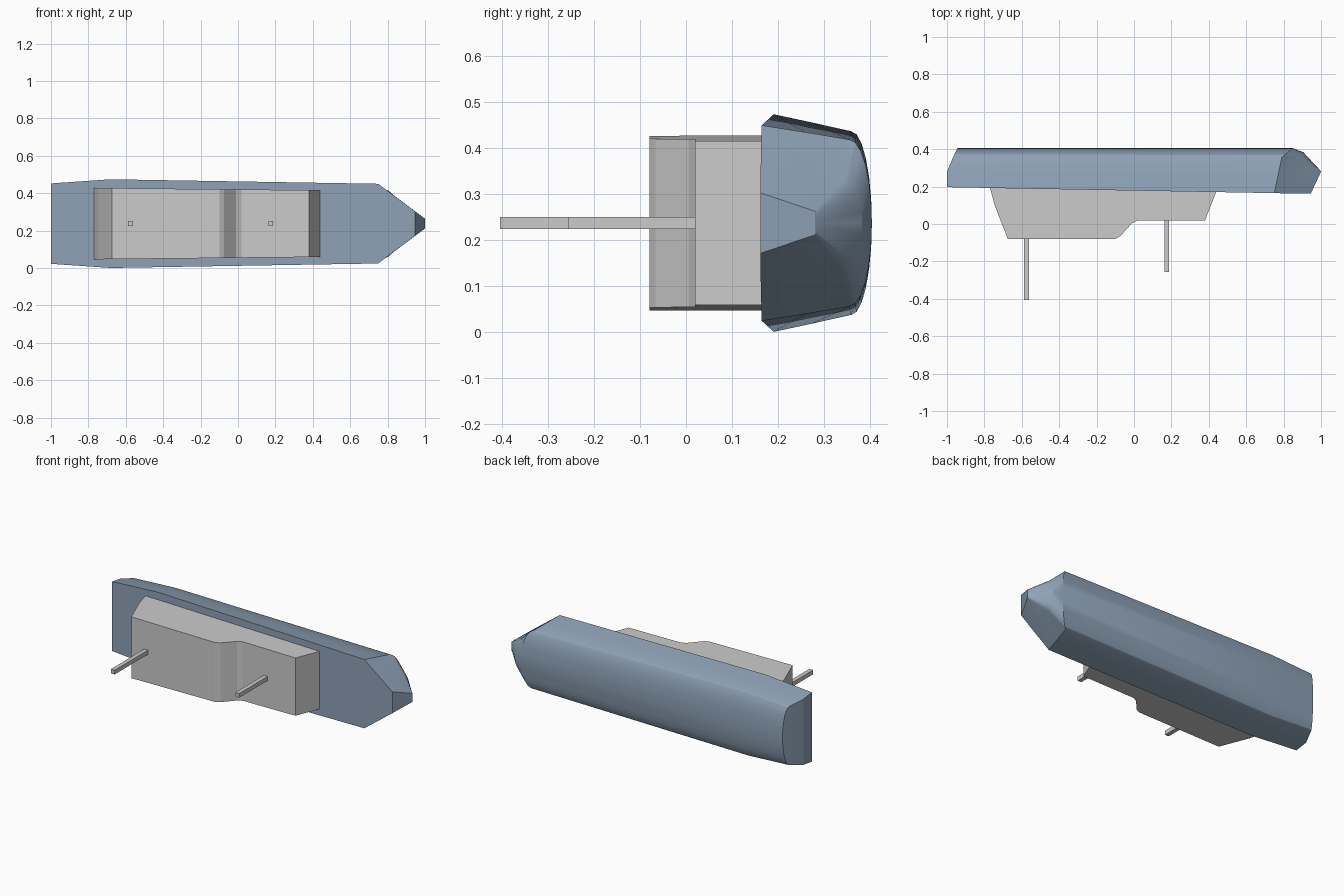
import bpy, bmesh, math

if "Cube" in bpy.data.objects:
    bpy.data.objects.remove(bpy.data.objects["Cube"])

ZC = 0.237  # symmetry plane of the ship, which lies on its side


def finish(bm, name):
    bmesh.ops.remove_doubles(bm, verts=bm.verts, dist=0.0005)
    bmesh.ops.recalc_face_normals(bm, faces=bm.faces)
    me = bpy.data.meshes.new(name)
    bm.to_mesh(me)
    bm.free()
    ob = bpy.data.objects.new(name, me)
    bpy.context.collection.objects.link(ob)
    return ob


def half_section(deck, mid, chine, keel_x, keel_y):
    """Deck edge, side and chine as (x, y, half width), then an elliptical bilge."""
    pts = [deck, mid, chine]
    for i in range(1, 7):
        t = math.radians(15 * i)
        pts.append((chine[0] + (keel_x - chine[0]) * math.sin(t),
                    chine[1] + (keel_y - chine[1]) * math.sin(t),
                    chine[2] * math.cos(t)))
    return pts


# Hull: lofted stations from stern to bow
stations = [
    half_section((-1, .197, .215), (-1, .28, .203), (-.965, .362, .183), -.945, .405),
    half_section((-.68, .191, .237), (-.68, .275, .219), (-.68, .36, .2), -.68, .405),
    half_section((.75, .165, .213), (.77, .26, .198), (.79, .356, .182), .85, .405),
    half_section((.85, .163, .138), (.885, .27, .112), (.895, .332, .095), .905, .384),
    half_section((.945, .162, .066), (1, .28, .026), (1, .281, .026), .998, .284),
]
bm = bmesh.new()
rows = []
for st in stations:
    top = [bm.verts.new((x, y, ZC + w)) for x, y, w in st]
    low = [bm.verts.new((x, y, ZC - w)) for x, y, w in st[:-1]] + [top[-1]]
    rows.append((top, low))
n = len(stations[0])
for a, b in zip(rows, rows[1:]):
    for s in (0, 1):
        for i in range(n - 1):
            bm.faces.new((a[s][i], a[s][i + 1], b[s][i + 1], b[s][i]))
    bm.faces.new((a[0][0], b[0][0], b[1][0], a[1][0]))      # deck
for top, low in (rows[0], rows[-1]):                         # transom and stem
    for i in range(n - 2):
        bm.faces.new((top[i], top[i + 1], low[i + 1], low[i]))
    bm.faces.new((top[n - 2], top[n - 1], low[n - 2]))
hull = finish(bm, "hull")
mat = bpy.data.materials.new("hull_blue")
mat.diffuse_color = (0.27, 0.36, 0.47, 1)
mat.use_nodes = True
mat.node_tree.nodes["Principled BSDF"].inputs["Base Color"].default_value = mat.diffuse_color
hull.data.materials.append(mat)
bpy.context.view_layer.objects.active = hull
hull.select_set(True)
bpy.ops.object.shade_smooth_by_angle(angle=math.radians(22))

# Superstructure: stepped side profile, tapering slightly toward the bow
profile = [(-.77, .193), (-.745, .1), (-.675, -.08), (-.1, -.08), (-.075, -.066),
           (-.01, .005), (.02, .02), (.38, .02), (.44, .172)]
bm = bmesh.new()
sides = []
for s in (1, -1):
    vs = [bm.verts.new((x, y, ZC + s * (.191 - .0105 * (x + .77)))) for x, y in profile]
    bm.faces.new(vs)
    sides.append(vs)
for i in range(len(profile)):
    j = (i + 1) % len(profile)
    bm.faces.new((sides[0][i], sides[0][j], sides[1][j], sides[1][i]))
finish(bm, "superstructure")

# Masts
for name, x, y0, y1 in (("aft_mast", -.575, -.405, -.08), ("fore_mast", .175, -.257, .02)):
    bpy.ops.mesh.primitive_cube_add(size=1, location=(x, (y0 + y1) / 2, ZC))
    mast = bpy.context.object
    mast.name = name
    mast.scale = (.026, y1 - y0, .026)
